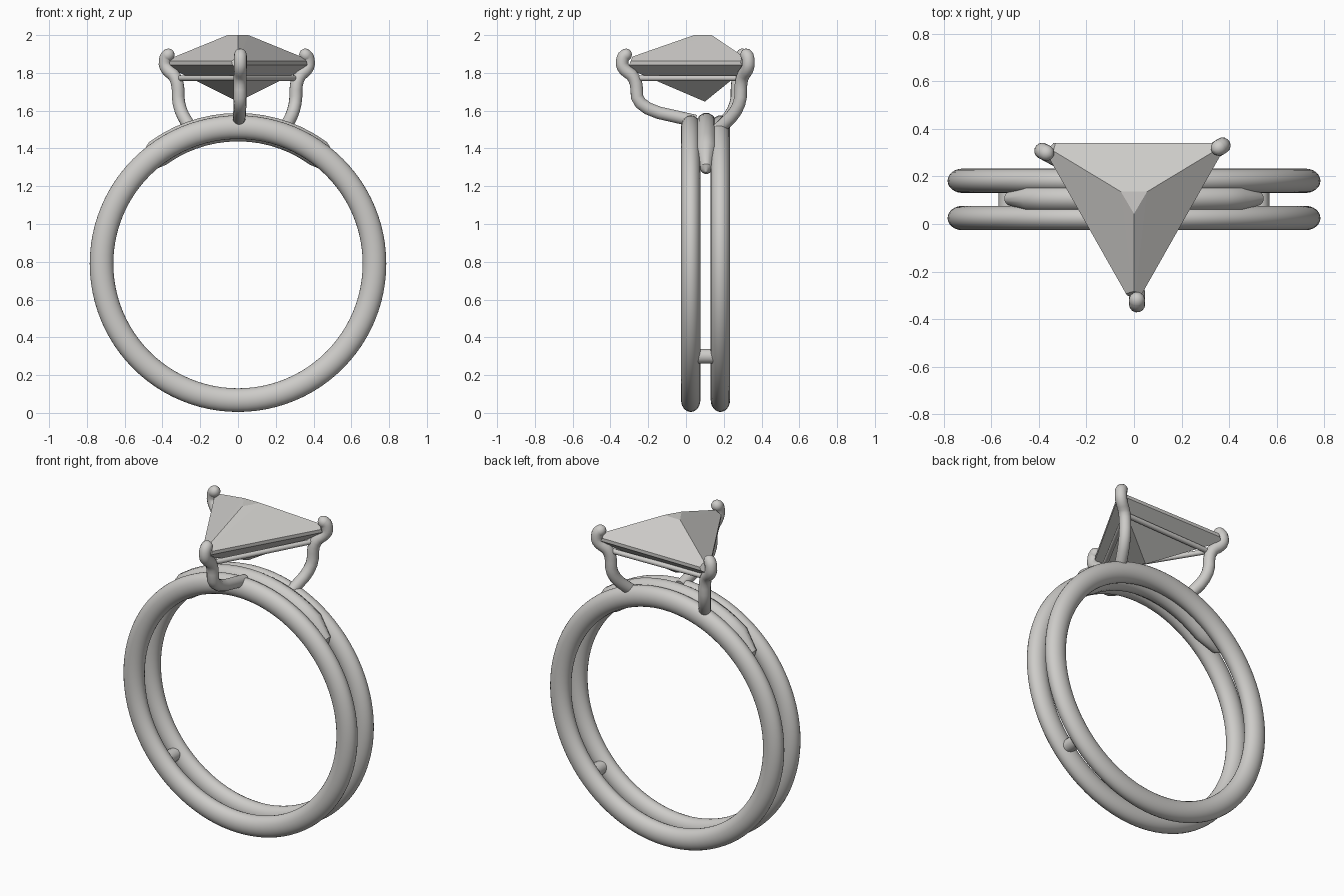
import bpy, bmesh, math
from mathutils import Vector, Matrix

cube = bpy.data.objects.get("Cube")
if cube:
    bpy.data.objects.remove(cube, do_unlink=True)

silver = bpy.data.materials.new("pale_silver")
silver.use_nodes = True
COLOUR = (0.61, 0.60, 0.58, 1)
silver.diffuse_color = COLOUR
silver.node_tree.nodes["Principled BSDF"].inputs["Base Color"].default_value = COLOUR

RING_Z, RING_R, TUBE = 0.79, 0.7225, 0.0625
MID_Y = 0.105


def finish(obj, name, smooth=True):
    """Name, colour and shade a mesh object."""
    obj.name = obj.data.name = name
    obj.data.materials.clear()
    obj.data.materials.append(silver)
    if smooth:
        bpy.ops.object.select_all(action='DESELECT')
        obj.select_set(True)
        bpy.context.view_layer.objects.active = obj
        bpy.ops.object.shade_smooth_by_angle(angle=math.radians(40))
    return obj


def soften(points):
    """Round the bends of a path by cutting its corners twice."""
    pts = [Vector(p) for p in points]
    for _ in range(2):
        cut = [pts[0]]
        for a, b in zip(pts, pts[1:]):
            cut += [a.lerp(b, 0.25), a.lerp(b, 0.75)]
        pts = cut + [pts[-1]]
    return pts


def tube(name, points, depth, radii=None):
    """Sweep a round section along a path, with a radius factor per point."""
    curve = bpy.data.curves.new(name, 'CURVE')
    curve.dimensions = '3D'
    curve.bevel_depth = depth
    curve.bevel_resolution = 5
    curve.use_fill_caps = True
    spline = curve.splines.new('POLY')
    spline.points.add(len(points) - 1)
    for i, (p, co) in enumerate(zip(spline.points, points)):
        p.co = (*co, 1)
        p.radius = radii[i] if radii else 1
    obj = bpy.data.objects.new(name, curve)
    bpy.context.collection.objects.link(obj)
    bpy.ops.object.select_all(action='DESELECT')
    obj.select_set(True)
    bpy.context.view_layer.objects.active = obj
    bpy.ops.object.convert(target='MESH')
    return finish(bpy.context.object, name)


# Twin bands, slightly flattened across the finger
for name, y in (("front_band", 0.025), ("back_band", 0.182)):
    bpy.ops.mesh.primitive_torus_add(
        major_radius=RING_R, minor_radius=TUBE, major_segments=96,
        minor_segments=24, location=(0, y, RING_Z), rotation=(math.pi / 2, 0, 0))
    band = bpy.context.object
    band.scale.z = 0.82
    finish(band, name)

# Small bars joining the bands low on each side
for side, name in ((1, "left_bar"), (-1, "right_bar")):
    tube(name, [(side * 0.53, 0.03, 0.30), (side * 0.53, 0.18, 0.30)], 0.04)

# Saddle filling the gap at the top, pointed at both ends
angles = [-48, -46, -36] + list(range(-30, 31, 5)) + [36, 46, 48]
taper = {48: 0.03, 46: 0.5}
path = [(RING_R * math.sin(math.radians(a)), 0,
         RING_R * math.cos(math.radians(a))) for a in angles]
saddle = tube("saddle", path, 0.077, [taper.get(abs(a), 1) for a in angles])
saddle.location = (0, MID_Y + 0.002, RING_Z)
saddle.scale.y = 0.78

# Claws: a shared upright profile with its own foot on the bands
CLAW = 0.034
profile = [(0.36, 1.615), (0.36, 1.77), (0.44, 1.825), (0.437, 1.88), (0.42, 1.895)]
claws = (("front_claw", -90, (0.005, 0.05, 1.545)),
         ("left_claw", 30, (0.24, 0.16, 1.49)),
         ("right_claw", 150, (-0.24, 0.16, 1.49)))
corners = []
for name, degrees, foot in claws:
    a = math.radians(degrees + 1.7)
    out = Vector((math.cos(a), math.sin(a), 0))
    base = Vector((0, 0.1, 0))
    pts = soften([foot] + [base + out * r + Vector((0, 0, z)) for r, z in profile])
    # Domed tip
    heading = (pts[-1] - pts[-2]).normalized()
    end = pts[-1]
    dome = [math.radians(d) for d in (25, 50, 70, 85)]
    radii = [1] * len(pts) + [math.cos(d) for d in dome]
    pts += [end + heading * CLAW * math.sin(d) for d in dome]
    tube(name, pts, CLAW, radii)
    corners.append(base + out * 0.355 + Vector((0, 0, 1.772)))

# Thin rails linking the claws under the stone
for i, name in enumerate(("left_rail", "back_rail", "right_rail")):
    tube(name, [corners[i], corners[(i + 1) % 3]], 0.015)

# Triangular faceted stone with clipped corners
outline = [(-0.393, 0.34), (0.393, 0.34), (0, -0.353)]
table = [(-0.055, 0.136), (0.055, 0.136), (0, 0.043)]
culet = Vector((0, 0.1, 1.648))
bm = bmesh.new()
for x, y in outline:
    bm.verts.new((x, y, 1.862))
    bm.verts.new((x, y, 1.842))
for x, y in table:
    bm.verts.new((x, y, 2.0))
bm.verts.new(culet)
bmesh.ops.convex_hull(bm, input=bm.verts[:])
bmesh.ops.dissolve_limit(bm, angle_limit=0.01, verts=bm.verts[:], edges=bm.edges[:])
for x, y in outline:
    out = Vector((x, y - 0.109, 0)).normalized()
    cut = bmesh.ops.bisect_plane(
        bm, geom=bm.verts[:] + bm.edges[:] + bm.faces[:], clear_outer=True,
        plane_co=Vector((0, 0.109, 1.855)) + out * 0.405,
        plane_no=out + Vector((0, 0, 0.4)))
    rim = [e for e in cut["geom_cut"] if isinstance(e, bmesh.types.BMEdge)]
    bmesh.ops.holes_fill(bm, edges=rim, sides=0)
bmesh.ops.recalc_face_normals(bm, faces=bm.faces[:])
mesh = bpy.data.meshes.new("stone")
bm.to_mesh(mesh)
bm.free()
stone = bpy.data.objects.new("stone", mesh)
bpy.context.collection.objects.link(stone)
finish(stone, "stone", smooth=False)
